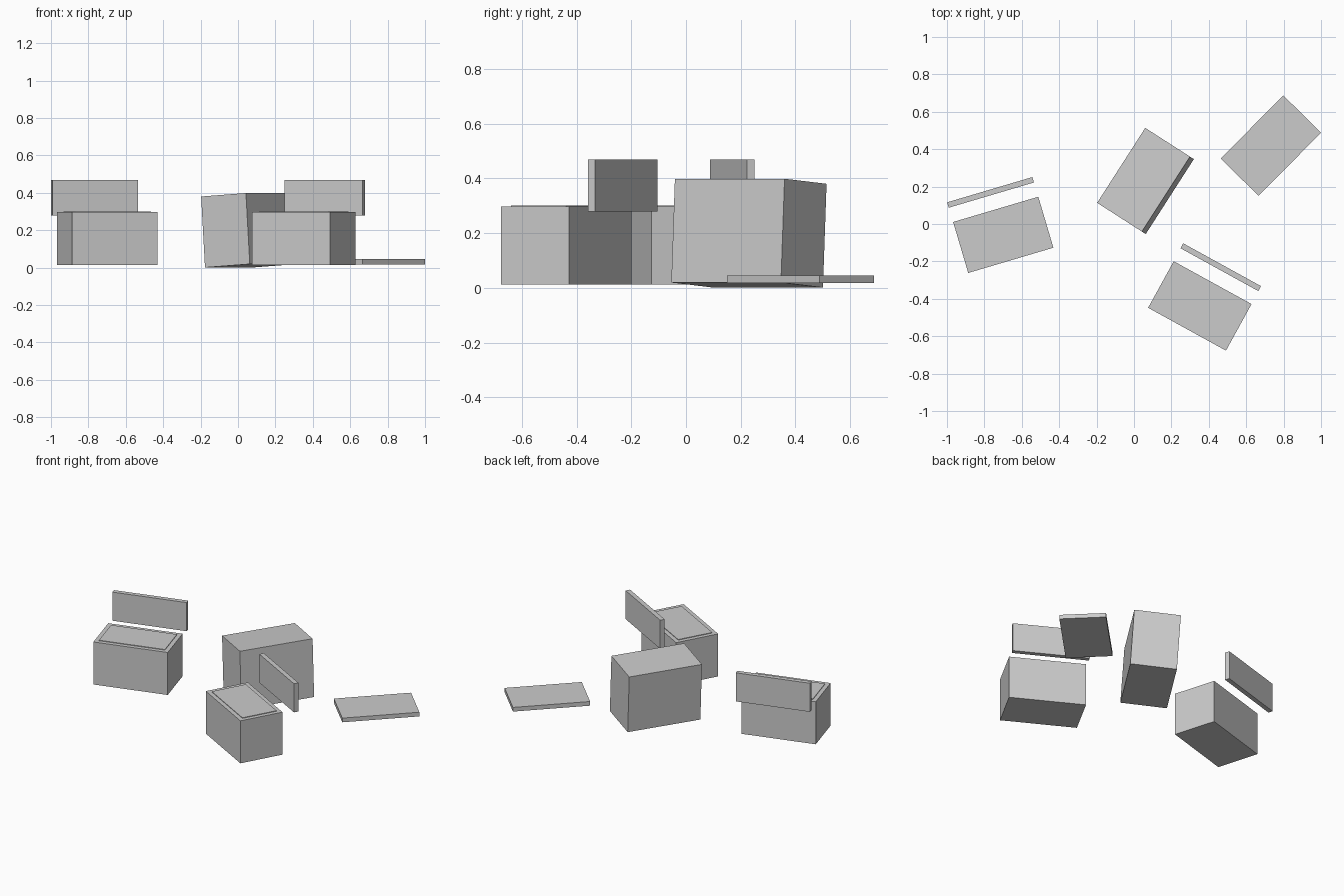
import bpy, bmesh
from math import radians
from mathutils import Matrix, Vector

if "Cube" in bpy.data.objects:
    bpy.data.objects.remove(bpy.data.objects["Cube"])

grey = bpy.data.materials.new("light grey")
grey.diffuse_color = (0.6, 0.6, 0.6, 1)
grey.use_nodes = True
grey.node_tree.nodes["Principled BSDF"].inputs["Base Color"].default_value = grey.diffuse_color


def box(name, size, centre, turn=0.0, tilt=0.0):
    """Box of a given size, tilted about its long axis, then turned about z."""
    bm = bmesh.new()
    bmesh.ops.create_cube(bm, size=1.0)
    bmesh.ops.scale(bm, vec=Vector(size), verts=bm.verts)
    mesh = bpy.data.meshes.new(name)
    bm.to_mesh(mesh)
    bm.free()
    mesh.materials.append(grey)
    obj = bpy.data.objects.new(name, mesh)
    obj.matrix_world = (Matrix.Translation(centre)
                        @ Matrix.Rotation(radians(turn), 4, 'Z')
                        @ Matrix.Rotation(radians(tilt), 4, 'X'))
    bpy.context.collection.objects.link(obj)
    return obj


LENGTH, DEPTH = 0.475, 0.284
BOTTOM, TOP = 0.013, 0.297
MARGIN, RAISE = 0.027, 0.004


def filled_crate(name, x, y, turn):
    """Crate with its contents standing just above the rim."""
    box(name, (LENGTH, DEPTH, TOP - BOTTOM), (x, y, (TOP + BOTTOM) / 2), turn)
    box(name + "_contents",
        (LENGTH - 2 * MARGIN, DEPTH - 2 * MARGIN, 2 * RAISE),
        (x, y, TOP), turn)


# Two filled crates, each with an upright lid behind it
filled_crate("left_crate", -0.699, -0.058, 16.5)
box("left_upright_lid", (LENGTH, 0.03, 0.191), (-0.767, 0.169, 0.374), 16.5)
filled_crate("front_crate", 0.352, -0.438, -28.8)
box("front_upright_lid", (LENGTH, 0.03, 0.191), (0.464, -0.231, 0.374), -28.8)

# Closed tall crate leaning slightly to one side
box("leaning_crate", (0.476, 0.285, 0.38), (0.0615, 0.23, 0.2), 57.3, -3.7)

# Loose lid lying flat
box("flat_lid", (LENGTH, DEPTH, 0.028), (0.732, 0.419, 0.032), 45.3)
